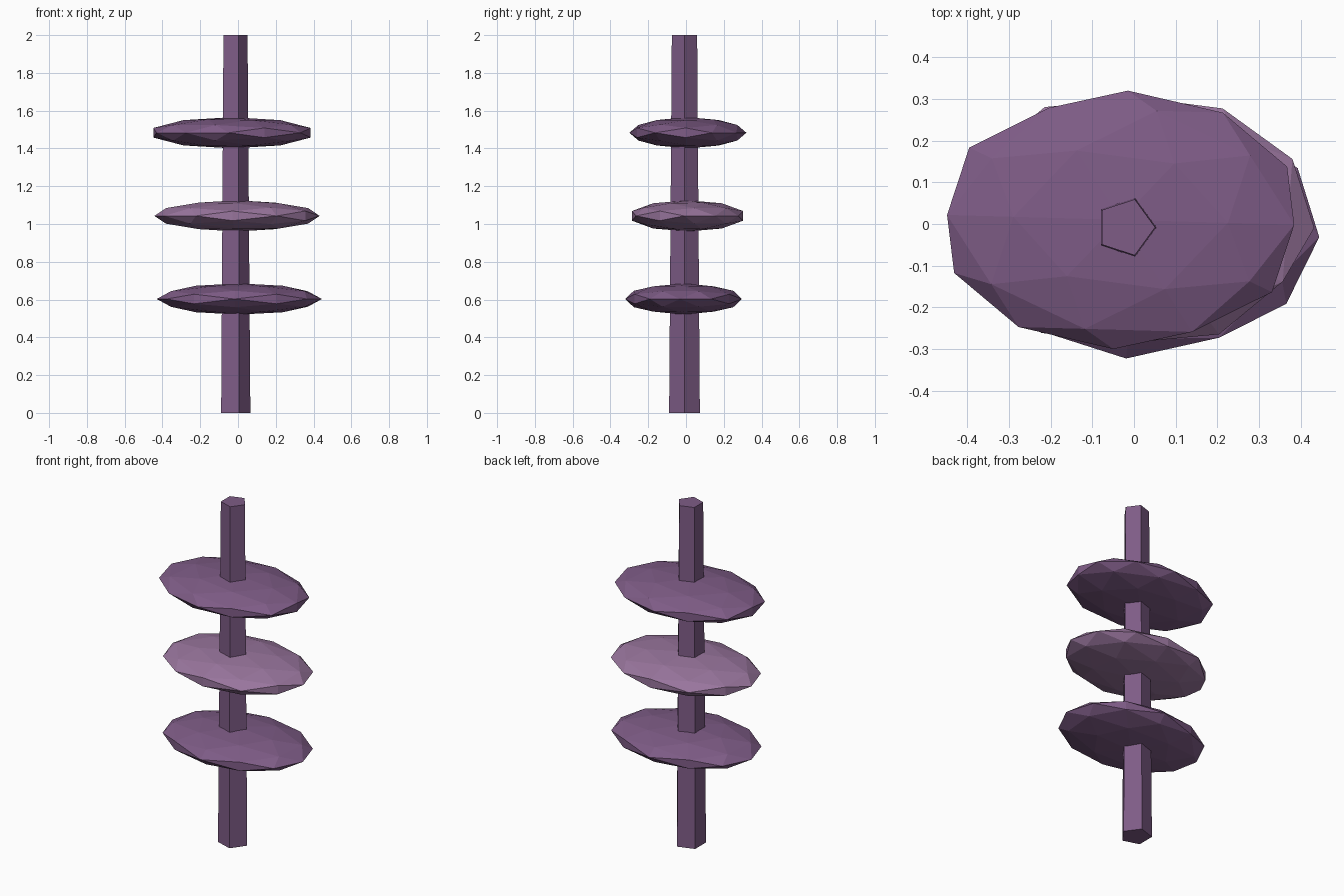
import bpy, bmesh
from math import radians, atan, pi, cos, sin
from mathutils import Matrix

if "Cube" in bpy.data.objects:
    bpy.data.objects.remove(bpy.data.objects["Cube"])


def material(name, rgb):
    m = bpy.data.materials.new(name)
    m.diffuse_color = (*rgb, 1)
    m.use_nodes = True
    m.node_tree.nodes["Principled BSDF"].inputs["Base Color"].default_value = m.diffuse_color
    return m


def add_object(name, bm, mat):
    bmesh.ops.recalc_face_normals(bm, faces=bm.faces)
    mesh = bpy.data.meshes.new(name)
    bm.to_mesh(mesh)
    bm.free()
    mesh.materials.append(mat)
    obj = bpy.data.objects.new(name, mesh)
    bpy.context.collection.objects.link(obj)
    return obj


purple = material("purple", (0.21, 0.107, 0.24))
light_purple = material("light_purple", (0.32, 0.18, 0.34))

# Tapered five-sided stem
bm = bmesh.new()
rings = [[bm.verts.new((-0.02 + r * cos(2 * pi * i / 5), -0.008 + r * sin(2 * pi * i / 5), z))
          for i in range(5)] for r, z in ((0.0855, 0), (0.0705, 2))]
bm.faces.new(rings[0][::-1])
bm.faces.new(rings[1])
for i in range(5):
    j = (i + 1) % 5
    bm.faces.new((rings[0][i], rings[0][j], rings[1][j], rings[1][i]))
add_object("stem", bm, purple)


# Flattened faceted pads: an icosphere lying on an edge, turned, then squashed
def pad(name, centre, turn, mat):
    bm = bmesh.new()
    bmesh.ops.create_icosphere(bm, subdivisions=2, radius=1)
    bm.transform(Matrix.Translation(centre)
                 @ Matrix.Diagonal((0.438, 0.31, 0.0825, 1))
                 @ Matrix.Rotation(radians(turn), 4, 'Z')
                 @ Matrix.Rotation(-atan(0.618034), 4, 'Y'))
    add_object(name, bm, mat)


pad("lower_pad", (0.007, -0.013, 0.603), -3.4, purple)
pad("middle_pad", (-0.005, 0.008, 1.043), 28.5, light_purple)
pad("upper_pad", (-0.032, 0.01, 1.483), 56, purple)
